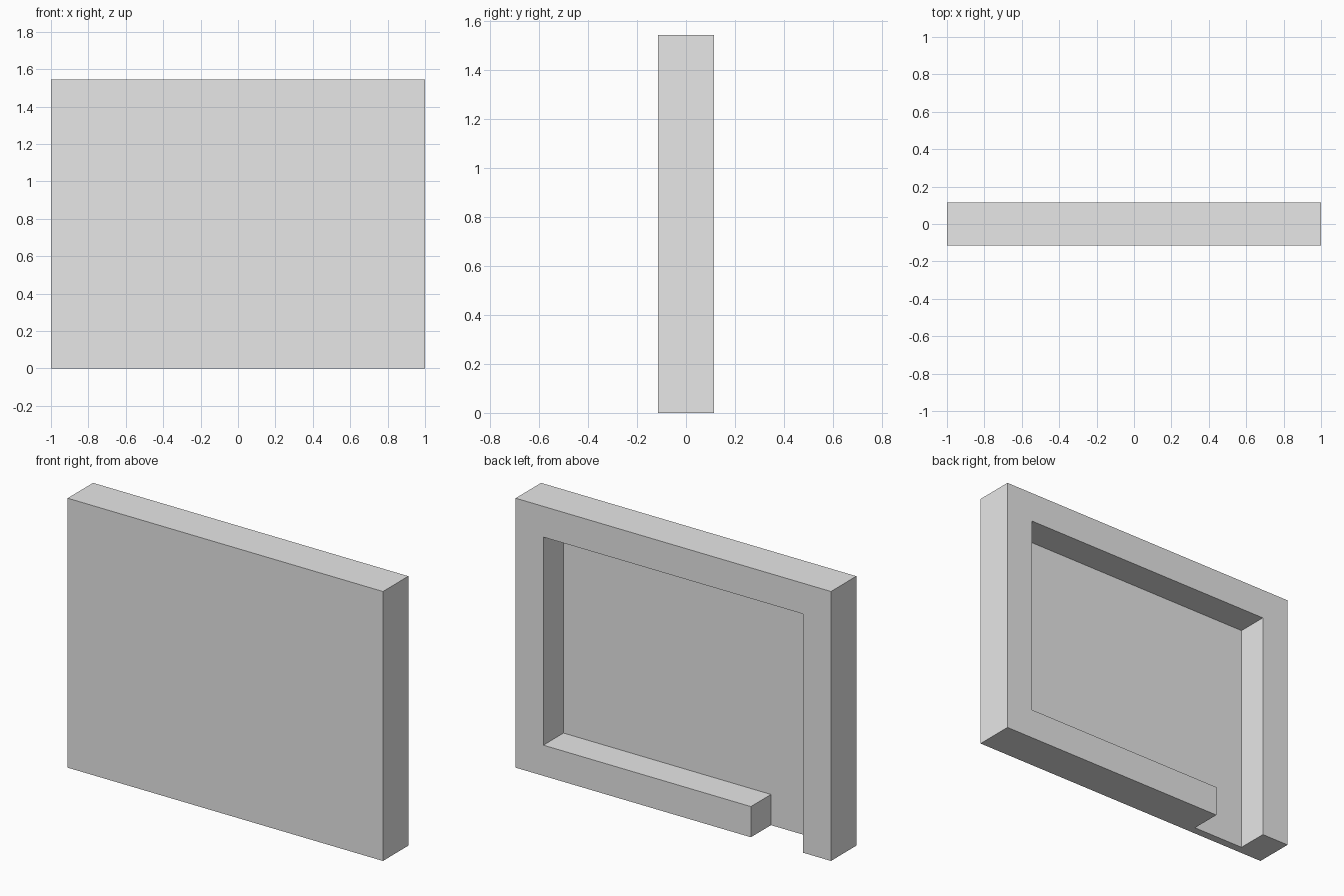
import bpy

if "Cube" in bpy.data.objects:
    bpy.data.objects.remove(bpy.data.objects["Cube"])

# Overall sizes
W, H, D = 1.0, 1.545, 0.115      # half width, height, half depth
RIM = 0.176                      # width of the raised rim
FLOOR = -0.067                   # y of the recessed panel surface
GAP = -0.492                     # inner end of the opening in the bottom rim

grey = bpy.data.materials.new("light grey")
grey.diffuse_color = (0.8, 0.8, 0.8, 1)
grey.use_nodes = True
grey.node_tree.nodes["Principled BSDF"].inputs["Base Color"].default_value = grey.diffuse_color

# Back outline: a C-shaped rim whose opening runs out through the bottom edge
ix, top = W - RIM, H - RIM
rim = [(-W, 0), (-ix, 0), (-ix, top), (ix, top), (ix, RIM),
       (GAP, RIM), (GAP, 0), (W, 0), (W, H), (-W, H)]
# Recessed area enclosed by the rim
recess = [(-ix, 0), (GAP, 0), (GAP, RIM), (ix, RIM), (ix, top), (-ix, top)]

verts = [(x, D, z) for x, z in rim]
verts += [(x, FLOOR, z) for x, z in recess]
verts += [(x, -D, z) for x, z in ((-W, 0), (W, 0), (W, H), (-W, H))]
r, f = 10, 16                    # first recess vertex, first front vertex

faces = [
    tuple(range(9, -1, -1)),                 # rim face
    tuple(range(r + 5, r - 1, -1)),          # recessed panel
    (f, f + 1, f + 2, f + 3),                # plain front
    (f + 3, f + 2, 8, 9),                    # top
    (f + 1, 7, 8, f + 2),                    # right end
    (f, f + 3, 9, 0),                        # left end
    (f, 0, 1, r, r + 1, 6, 7, f + 1),        # underside with the notch
    (1, 2, r + 5, r),                        # recess walls
    (2, 3, r + 4, r + 5),
    (3, 4, r + 3, r + 4),
    (4, 5, r + 2, r + 3),
    (5, 6, r + 1, r + 2),
]

mesh = bpy.data.meshes.new("recessed_panel")
mesh.from_pydata(verts, [], faces)
mesh.materials.append(grey)

# Make all face directions consistent
import bmesh
bm = bmesh.new()
bm.from_mesh(mesh)
bmesh.ops.recalc_face_normals(bm, faces=bm.faces)
bm.to_mesh(mesh)
bm.free()

panel = bpy.data.objects.new("recessed_panel", mesh)
bpy.context.collection.objects.link(panel)
